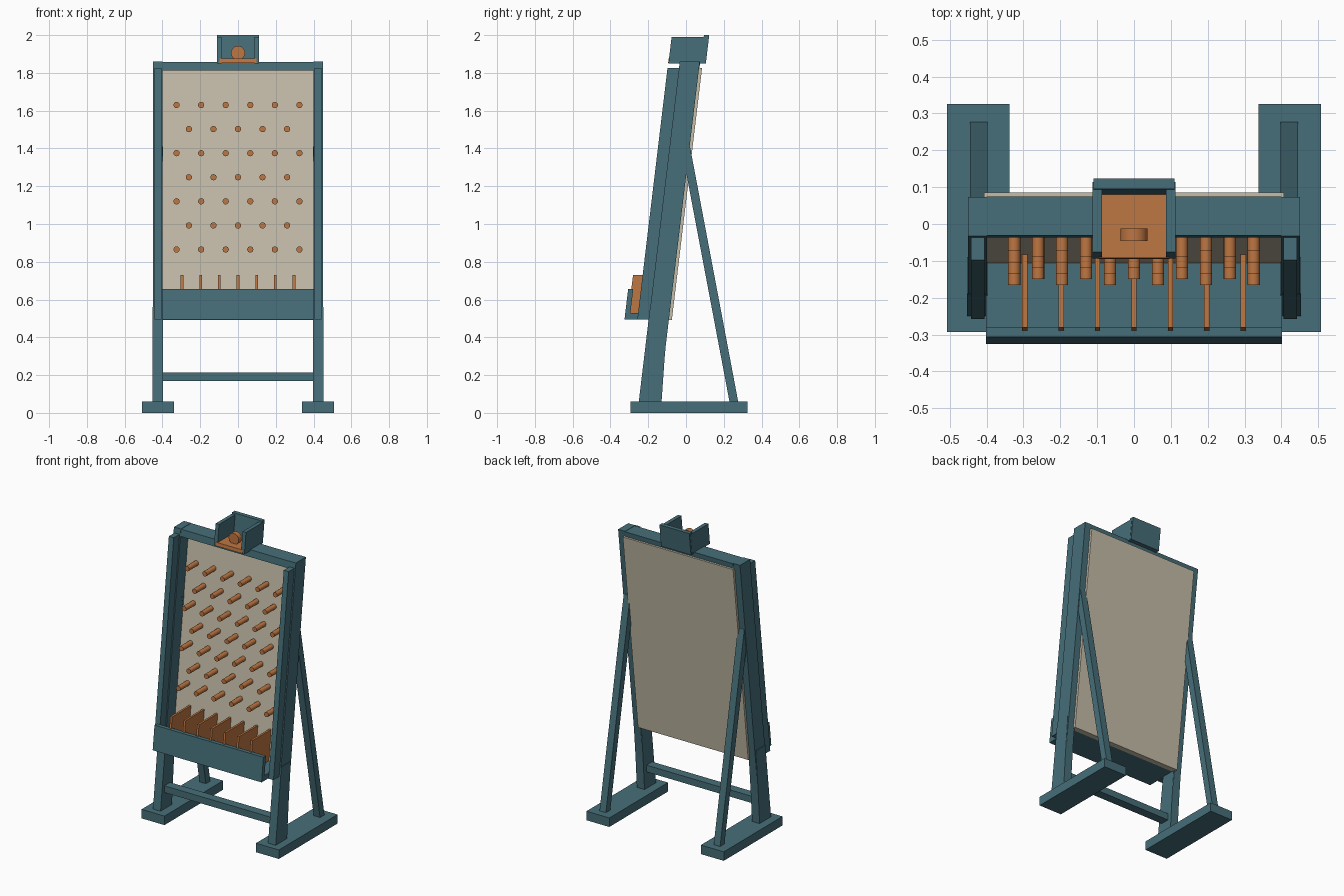
import bpy, bmesh, math
from mathutils import Matrix

if "Cube" in bpy.data.objects:
    bpy.data.objects.remove(bpy.data.objects["Cube"])

K = 0.12  # backward lean: y = c + K * z


def material(name, rgb):
    m = bpy.data.materials.new(name)
    m.diffuse_color = (*rgb, 1)
    m.use_nodes = True
    m.node_tree.nodes["Principled BSDF"].inputs["Base Color"].default_value = m.diffuse_color
    return m


TEAL = material("teal_paint", (0.061, 0.156, 0.188))
ORANGE = material("orange_wood", (0.515, 0.181, 0.054))
BEIGE = material("beige_panel", (0.56, 0.51, 0.40))


def finish(name, bm, mat):
    bmesh.ops.recalc_face_normals(bm, faces=bm.faces)
    me = bpy.data.meshes.new(name)
    bm.to_mesh(me)
    bm.free()
    me.materials.append(mat)
    ob = bpy.data.objects.new(name, me)
    bpy.context.collection.objects.link(ob)
    return ob


def prism(name, x0, x1, yz, mat=TEAL):
    """Extrude a side profile (y, z) from x0 to x1."""
    bm = bmesh.new()
    a = [bm.verts.new((x0, y, z)) for y, z in yz]
    b = [bm.verts.new((x1, y, z)) for y, z in yz]
    n = len(yz)
    bm.faces.new(a)
    bm.faces.new(b[::-1])
    for i in range(n):
        j = (i + 1) % n
        bm.faces.new((a[i], b[i], b[j], a[j]))
    return finish(name, bm, mat)


def leaning(name, x0, x1, c0, c1, z0, z1, mat=TEAL):
    """Block with level ends whose front and back follow the lean."""
    return prism(name, x0, x1, [(c0 + K * z0, z0), (c1 + K * z0, z0),
                                (c1 + K * z1, z1), (c0 + K * z1, z1)], mat)


def rod(name, x, y0, y1, z, r, sides):
    """Cylinder lying along y."""
    bm = bmesh.new()
    rot = Matrix.Translation((x, (y0 + y1) / 2, z)) @ Matrix.Rotation(math.pi / 2, 4, 'X')
    bmesh.ops.create_cone(bm, cap_ends=True, segments=sides, radius1=r, radius2=r,
                          depth=y1 - y0, matrix=rot)
    for f in bm.faces:
        f.smooth = len(f.verts) == 4
    for e in bm.edges:
        e.smooth = all(len(f.verts) == 4 for f in e.link_faces)
    return finish(name, bm, ORANGE)


# Mirrored side frames
for s, side in ((-1, "left"), (1, "right")):
    prism(f"foot_{side}", s * 0.338, s * 0.507,
          [(-0.293, 0), (0.326, 0), (0.326, 0.06), (-0.293, 0.06)])
    leaning(f"post_{side}", s * 0.399, s * 0.45, -0.256, -0.15, 0.05, 1.86)
    prism(f"lower_leg_{side}", s * 0.397, s * 0.453,
          [(-0.251, 0.05), (-0.13, 0.05), (-0.114, 0.28), (-0.09, 0.56), (-0.19, 0.56)])
    leaning(f"side_rail_{side}", s * 0.406, s * 0.442, -0.317, -0.25, 0.495, 1.825)
    prism(f"back_strut_{side}", s * 0.398, s * 0.445,
          [(0.232, 0.05), (0.278, 0.05), (0.021, 1.41), (-0.025, 1.41)])

# Cross members and board
leaning("header", -0.4, 0.4, -0.254, -0.148, 1.812, 1.858)
prism("stretcher", -0.4, 0.4, [(-0.21, 0.17), (-0.15, 0.17), (-0.15, 0.215), (-0.21, 0.215)])
leaning("board", -0.407, 0.407, -0.17, -0.134, 0.493, 1.825, BEIGE)

# Pegs in staggered rows
for row in range(7):
    z = 1.63 - row * 0.1275
    count = 6 if row % 2 == 0 else 5
    for i in range(count):
        x = (i - (count - 1) / 2) * 0.13
        rod(f"peg_{row}_{i}", x, K * z - 0.269, K * z - 0.16, z, 0.0165, 16)

# Catch tray with dividers
leaning("tray_floor", -0.402, 0.402, -0.38, -0.165, 0.495, 0.53)
leaning("tray_front", -0.402, 0.402, -0.385, -0.358, 0.495, 0.655)
for i in range(7):
    x = (i - 3) * 0.0988
    leaning(f"divider_{i}", x - 0.007, x + 0.007, -0.368, -0.165, 0.525, 0.73, ORANGE)

# Drop box with disc on top
for s, side in ((-1, "left"), (1, "right")):
    leaning(f"box_wall_{side}", s * 0.087, s * 0.112, -0.315, -0.125, 1.85, 1.99)
leaning("box_back", -0.11, 0.11, -0.145, -0.117, 1.85, 2.0)
leaning("box_floor", -0.097, 0.097, -0.317, -0.13, 1.852, 1.875, ORANGE)
rod("disc", 0, -0.046, -0.012, 1.906, 0.037, 24)
